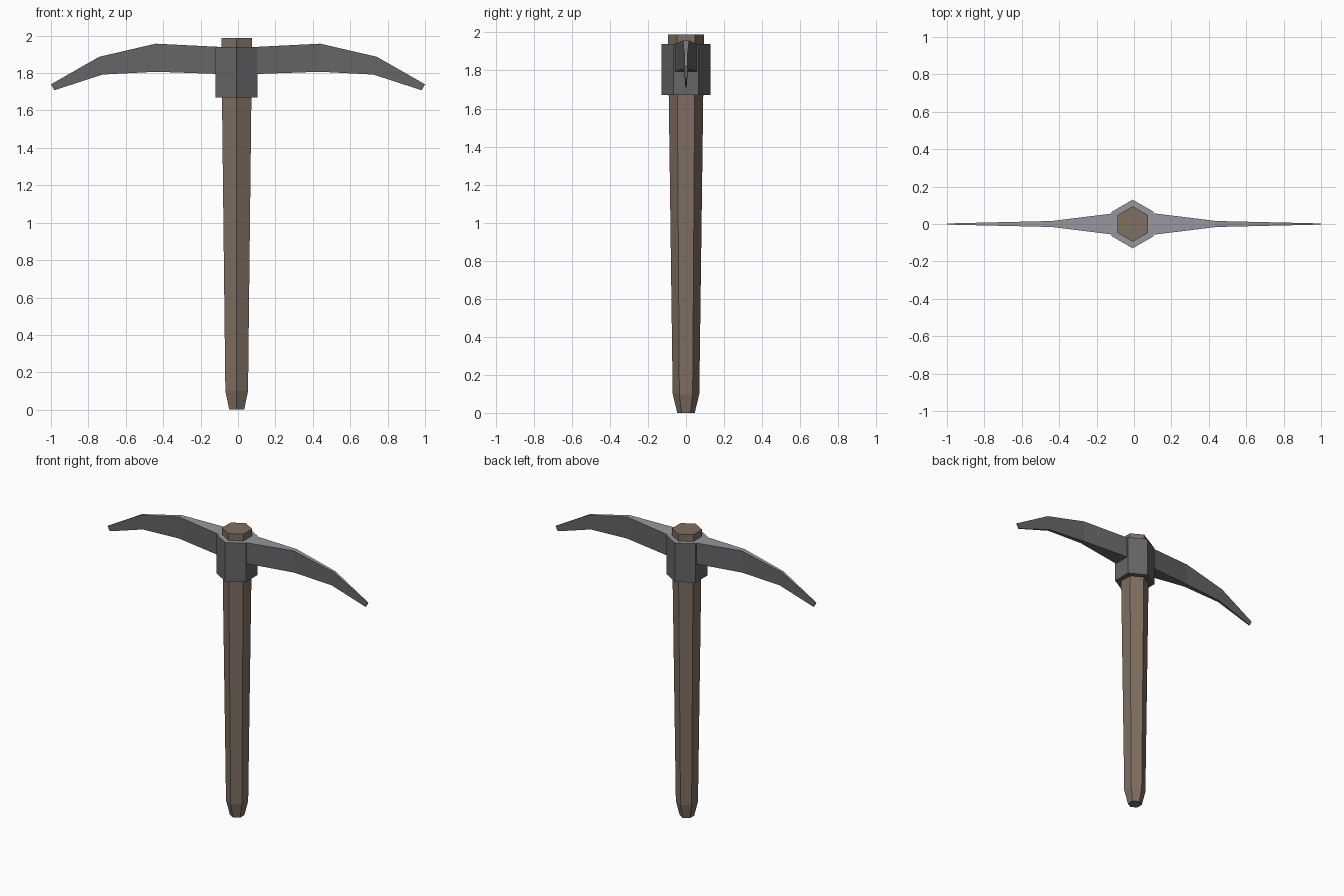
import bpy, bmesh, math

cube = bpy.data.objects.get("Cube")
if cube:
    bpy.data.objects.remove(cube, do_unlink=True)


def material(name, srgb):
    color = [((c / 255 + 0.055) / 1.055) ** 2.4 for c in srgb] + [1.0]
    mat = bpy.data.materials.new(name)
    mat.use_nodes = True
    mat.diffuse_color = color
    bsdf = next(n for n in mat.node_tree.nodes if n.type == 'BSDF_PRINCIPLED')
    bsdf.inputs["Base Color"].default_value = color
    return mat


wood = material("brown wood", (127, 110, 97))
iron = material("dark iron", (102, 102, 104))
bright = material("bright steel", (150, 152, 160))


def loft(name, rings, mats):
    """Skin a row of equal-sized rings, cap both ends; upward faces take the last material."""
    bm = bmesh.new()
    rows = [[bm.verts.new(p) for p in ring] for ring in rings]
    for a, b in zip(rows, rows[1:]):
        for i in range(len(a)):
            j = (i + 1) % len(a)
            bm.faces.new((a[i], a[j], b[j], b[i]))
    bm.faces.new(rows[0])
    bm.faces.new(rows[-1])
    bmesh.ops.recalc_face_normals(bm, faces=bm.faces)
    for f in bm.faces:
        f.material_index = len(mats) - 1 if f.normal.z > 0.6 else 0
    mesh = bpy.data.meshes.new(name)
    bm.to_mesh(mesh)
    bm.free()
    for m in mats:
        mesh.materials.append(m)
    obj = bpy.data.objects.new(name, mesh)
    bpy.context.collection.objects.link(obj)
    return obj


CENTER_X = -0.007


def hexagon(radius, z):
    """Six-sided ring with corners pointing front and back."""
    angles = [math.pi / 2 + i * math.pi / 3 for i in range(6)]
    return [(CENTER_X + radius * math.cos(a), radius * math.sin(a), z) for a in angles]


# Tapered handle with a chamfered foot
loft("handle", [hexagon(0.046, 0), hexagon(0.07, 0.1), hexagon(0.095, 1.988)], [wood])

# Iron collar around the handle
loft("collar", [hexagon(0.13, 1.67), hexagon(0.13, 1.94)], [iron, bright])

# Curved arms: top x, top z, bottom x, bottom z, half thickness
stations = [
    (0.1, 1.94, 0.1, 1.795, 0.058),
    (0.44, 1.957, 0.44, 1.807, 0.016),
    (0.742, 1.887, 0.724, 1.792, 0.009),
    (1.0, 1.74, 0.982, 1.708, 0.003),
]
for name, side in (("left_arm", 1), ("right_arm", -1)):
    rings = [[(side * tx, -w, tz), (side * tx, w, tz), (side * bx, w, bz), (side * bx, -w, bz)]
             for tx, tz, bx, bz, w in stations]
    loft(name, rings, [iron, bright])
